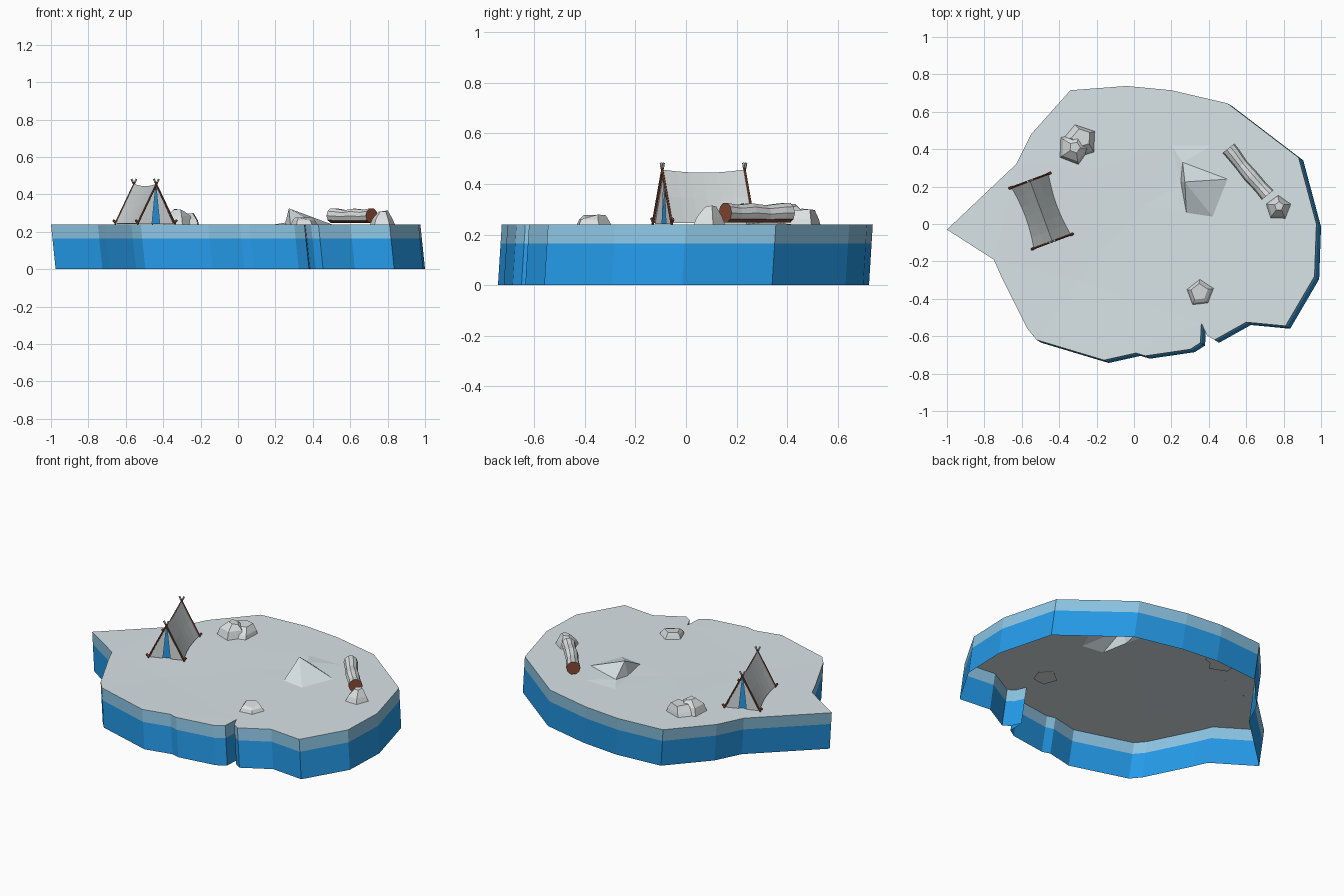
import bpy, bmesh, math, random
from mathutils import Vector
from mathutils.geometry import delaunay_2d_cdt

if "Cube" in bpy.data.objects:
    bpy.data.objects.remove(bpy.data.objects["Cube"])

random.seed(4)


def mat(name, r, g, b):
    m = bpy.data.materials.new(name)
    m.diffuse_color = (r, g, b, 1)
    m.use_nodes = True
    m.node_tree.nodes["Principled BSDF"].inputs["Base Color"].default_value = m.diffuse_color
    return m


SNOW = mat("snow", 0.70, 0.78, 0.81)
PALE = mat("pale_ice", 0.26, 0.55, 0.76)
BLUE = mat("blue_ice", 0.018, 0.32, 0.80)
STONE = mat("frosted_stone", 0.72, 0.75, 0.75)
CANVAS = mat("canvas", 0.66, 0.70, 0.71)
WOOD = mat("wood", 0.25, 0.07, 0.035)


def make(name, verts, faces, mats, rule=None, fix=True):
    me = bpy.data.meshes.new(name)
    me.from_pydata([tuple(v) for v in verts], [], faces)
    for m in mats:
        me.materials.append(m)
    if fix:
        bm = bmesh.new()
        bm.from_mesh(me)
        bmesh.ops.recalc_face_normals(bm, faces=bm.faces)
        bm.to_mesh(me)
        bm.free()
    if rule:
        for p in me.polygons:
            p.material_index = rule(p)
    ob = bpy.data.objects.new(name, me)
    bpy.context.collection.objects.link(ob)
    return ob


def loft(rings):
    """Verts and faces of a closed loft through equal-sized rings, capped."""
    n = len(rings[0])
    verts = [v for r in rings for v in r]
    faces = [(k * n + i, k * n + (i + 1) % n, (k + 1) * n + (i + 1) % n, (k + 1) * n + i)
             for k in range(len(rings) - 1) for i in range(n)]
    faces += [tuple(range(n)), tuple(range(len(verts) - n, len(verts)))]
    return verts, faces


TOP = 0.24
OUTLINE = [(-1, -.03), (-.75, -.19), (-.71, -.28), (-.57, -.56), (-.52, -.62), (-.16, -.728),
           (.01, -.69), (.06, -.705), (.3, -.67), (.355, -.635), (.36, -.53), (.39, -.595),
           (.43, -.62), (.6, -.525), (.81, -.545), (.965, -.28), (.975, 0), (.88, .355),
           (.5, .645), (.2, .715), (-.04, .738), (-.34, .715), (-.55, .48), (-.63, .32)]

# ice floe walls: two colour bands, hollow underneath, leaning slightly
n = len(OUTLINE)
verts = []
for z in (0, .165, TOP):
    k = 1 - z / TOP
    verts += [(x + .025 * k, y - .015 * k, z) for x, y in OUTLINE]
faces = [(r * n + i, r * n + (i + 1) % n, (r + 1) * n + (i + 1) % n, (r + 1) * n + i)
         for r in range(2) for i in range(n)]
make("floe_wall", verts, faces, [BLUE, PALE], lambda p: int(p.center.z > .165), fix=False)

# snowy surface with a small lifted ridge
ridge = [(.28, .06, TOP), (.272, .225, .325), (.26, .33, .25), (.25, .225, .238),
         (.5, .24, TOP), (.42, .42, TOP), (.42, .04, TOP), (.2, .42, TOP),
         (-.3, -.3, .235), (.05, .1, .238), (-.2, .3, .24), (.5, -.3, .24)]
pts = [(x, y, TOP) for x, y in OUTLINE] + ridge
edges = [(n, n + 1), (n + 1, n + 2), (n, n + 3), (n + 3, n + 2)]
res = delaunay_2d_cdt([Vector(p[:2]) for p in pts], edges, [list(range(n))], 1, 1e-5)
verts = [(v.x, v.y, pts[o[0]][2] if o else TOP) for v, o in zip(res[0], res[3])]
make("snow_surface", verts, [tuple(f) for f in res[2]], [SNOW], fix=False)


# rocks: jittered five-sided mounds
def rock(name, levels, turn):
    jit = [random.uniform(.9, 1.08) for _ in range(5)]
    rings = [[(x + r * j * math.cos(turn + i * math.tau / 5),
               y + r * j * math.sin(turn + i * math.tau / 5),
               z + (j - 1) * .1 * (k == len(levels) - 1))
              for i, j in enumerate(jit)] for k, (x, y, z, r) in enumerate(levels)]
    make(name, *loft(rings), [STONE])


rock("rock_back_base", [(-.29, .44, .235, .105), (-.285, .445, .262, .09), (-.28, .46, .305, .055)], .6)
rock("rock_back_top", [(-.32, .405, .235, .088), (-.32, .405, .285, .07), (-.315, .41, .315, .03)], 1.2)
rock("rock_right", [(.77, .085, .235, .074), (.77, .088, .27, .058), (.775, .095, .315, .026)], .3)
rock("rock_front", [(.355, -.37, .235, .073), (.352, -.37, .26, .06), (.35, -.365, .272, .045)], .35)

# fallen log: gently crooked, wood below and at the ends, snow on the rest
path = [(.505, .405, .041), (.53, .375, .04), (.575, .315, .036), (.625, .255, .04),
        (.675, .2, .037), (.715, .155, .041)]
side = Vector((.78, .62, 0))
rings = []
for x, y, r in path:
    c = Vector((x, y, .245 + r))
    rings.append([c + side * r * math.cos(a) + Vector((0, 0, r * math.sin(a)))
                  for a in [math.tau * i / 10 for i in range(10)]])
make("log", *loft(rings), [STONE, WOOD],
     lambda p: int(len(p.vertices) > 4 or p.normal.z < -.45))

# tent frame of reference: t runs front to back, s runs across
FRONT, BACK = Vector((-.438, -.09, 0)), Vector((-.555, .228, 0))
ACROSS = Vector((.937, .349, 0))


def tent(t, s, z):
    return FRONT.lerp(BACK, t) + ACROSS * s + Vector((0, 0, z))


# tent cloth: two sagging slopes
verts, faces = [], []
SEG, ROWS = 6, 5
for i in range(SEG + 1):
    t = i / SEG
    sag = 4 * t * (1 - t)
    for j in range(ROWS):
        w = abs(j - 2) / 2
        s = math.copysign(w, j - 2) * (.105 - .016 * sag)
        verts.append(tent(t, s, .456 - .012 * sag * (1 - w) - .211 * w))
for i in range(SEG):
    for j in range(ROWS - 1):
        a = i * ROWS + j
        faces.append((a, a + ROWS, a + ROWS + 1, a + 1))
make("tent_cloth", verts, faces, [CANVAS])

# tent ends: pale flaps around a blue doorway
for label, t, inner in (("front", .01, .04), ("back", .99, .96)):
    verts, faces = [], []
    for sg in (-1, 1):
        k = len(verts)
        verts += [tent(t, 0, .452), tent(t, sg * .1, .242), tent(t, sg * .022, .242)]
        faces.append((k, k + 1, k + 2))
    make("tent_flaps_" + label, verts, faces, [CANVAS])
    make("tent_doorway_" + label,
         [tent(inner, 0, .445), tent(inner, -.06, .242), tent(inner, .06, .242)],
         [(0, 1, 2)], [BLUE])


# tent poles: crossed pairs with foot pegs
def rod(name, a, b, r, m):
    d = (b - a).normalized()
    u = d.orthogonal().normalized()
    v = d.cross(u)
    rings = [[c + (u * math.cos(q) + v * math.sin(q)) * r
              for q in [math.tau * i / 6 for i in range(6)]] for c in (a, b)]
    make(name, *loft(rings), [m])


for label, t in (("front", -.012), ("back", 1.012)):
    for sg, word in ((-1, "left"), (1, "right")):
        tag = label + "_" + word
        rod("pole_" + tag, tent(t, sg * .108, .24), tent(t, -sg * .006, .465), .005, WOOD)
        rod("pole_tip_" + tag, tent(t, -sg * .006, .465), tent(t, -sg * .014, .482), .0055, STONE)
        rod("peg_" + tag, tent(t, sg * .104, .25), tent(t, sg * .118, .262), .007, WOOD)
